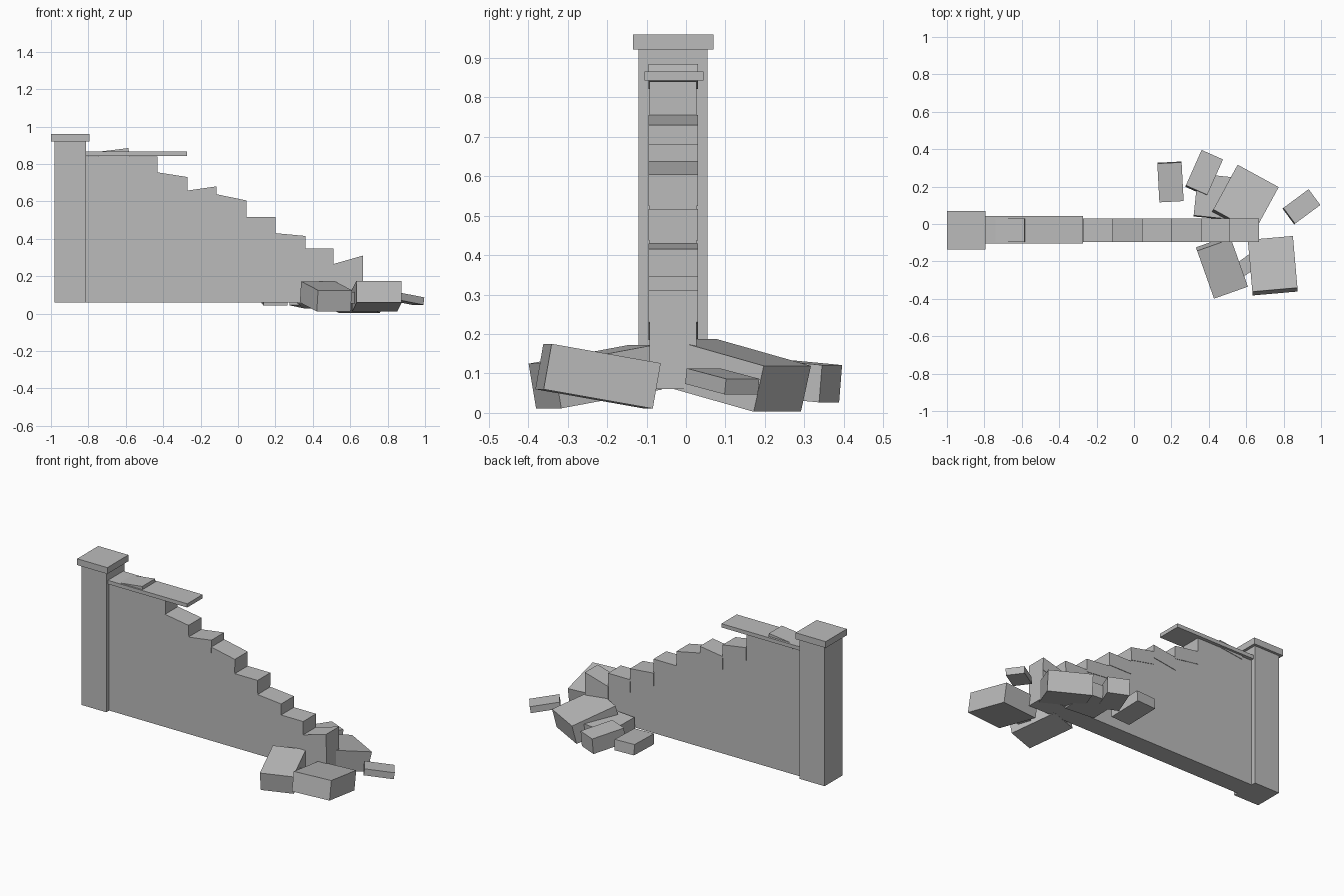
import bpy, bmesh
from math import radians
from mathutils import Matrix, Euler

if "Cube" in bpy.data.objects:
    bpy.data.objects.remove(bpy.data.objects["Cube"])

stone = bpy.data.materials.new("grey stone")
stone.diffuse_color = (0.5, 0.5, 0.5, 1)
stone.use_nodes = True
stone.node_tree.nodes["Principled BSDF"].inputs["Base Color"].default_value = stone.diffuse_color


def finish(name, bm):
    bmesh.ops.recalc_face_normals(bm, faces=bm.faces)
    me = bpy.data.meshes.new(name)
    bm.to_mesh(me)
    bm.free()
    me.materials.append(stone)
    ob = bpy.data.objects.new(name, me)
    bpy.context.collection.objects.link(ob)
    return ob


def block(name, centre, size, rot=(0, 0, 0)):
    """Box with given centre, size and rotation (tilt x, tilt y, yaw) in degrees."""
    bm = bmesh.new()
    bmesh.ops.create_cube(bm, size=1, matrix=Matrix.Diagonal((*size, 1)))
    ob = finish(name, bm)
    ob.location = centre
    ob.rotation_euler = Euler([radians(a) for a in rot])
    return ob


def span(name, x, y, z):
    return block(name, [(a + b) / 2 for a, b in (x, y, z)], [b - a for a, b in (x, y, z)])


# gate post and its cap
span("post", (-0.982, -0.812), (-0.12, 0.055), (0.06, 0.921))
span("post_cap", (-1.0, -0.795), (-0.135, 0.07), (0.921, 0.96))

# broken steps: right end x, height at left, height at right
steps = [(-0.43, 0.84, 0.84), (-0.27, 0.755, 0.73), (-0.115, 0.658, 0.68),
         (0.045, 0.638, 0.605), (0.20, 0.517, 0.517), (0.36, 0.43, 0.415),
         (0.51, 0.347, 0.347), (0.667, 0.265, 0.31)]

# stepped wall extruded from a profile
profile = [(-0.83, 0.06)]
x0 = -0.83
for x1, za, zb in steps:
    profile += [(x0, za), (x1, zb)]
    x0 = x1
profile.append((x0, 0.06))
bm = bmesh.new()
face = bm.faces.new([bm.verts.new((x, -0.092, z)) for x, z in profile])
ext = bmesh.ops.extrude_face_region(bm, geom=[face])
bmesh.ops.translate(bm, vec=(0, 0.119, 0),
                    verts=[v for v in ext["geom"] if isinstance(v, bmesh.types.BMVert)])
finish("wall", bm)

# slightly proud stones on top of each step
x0 = -0.43
for i, (x1, za, zb) in enumerate(steps[1:]):
    bm = bmesh.new()
    f = bm.faces.new([bm.verts.new((x, -0.095, z)) for x, z in
                      ((x0, za), (x1, zb), (x1 - 0.001, zb - 0.08), (x0, za - 0.08))])
    ext = bmesh.ops.extrude_face_region(bm, geom=[f])
    bmesh.ops.translate(bm, vec=(0, 0.125, 0),
                        verts=[v for v in ext["geom"] if isinstance(v, bmesh.types.BMVert)])
    finish(f"step_stone_{i + 1}", bm)
    x0 = x1

# surviving coping and a loose tilted stone
span("coping", (-0.815, -0.272), (-0.105, 0.044), (0.843, 0.866))
block("loose_stone", (-0.665, -0.0325, 0.853), (0.165, 0.125, 0.044), (0, -7, 0))

# fallen rubble: centre, size, rotation
rubble = [
    ((0.195, 0.225, 0.083), (0.13, 0.208, 0.065), (4, 0, 3)),
    ((0.375, 0.272, 0.083), (0.125, 0.208, 0.095), (-5, 0, -24)),
    ((0.592, 0.125, 0.095), (0.25, 0.28, 0.12), (-14, 0, -28.6)),
    ((0.895, 0.092, 0.080), (0.17, 0.105, 0.04), (0, 9, 36.5)),
    ((0.425, 0.145, 0.085), (0.19, 0.225, 0.08), (-4, 0, -6)),
    ((0.47, -0.23, 0.092), (0.192, 0.275, 0.115), (10, 0, 19.5)),
    ((0.742, -0.223, 0.093), (0.242, 0.282, 0.117), (-10, 0, 5)),
    ((0.61, -0.215, 0.085), (0.11, 0.08, 0.06), (0, 0, 36)),
]
for i, (c, s, r) in enumerate(rubble):
    block(f"rubble_{i + 1}", c, s, r)
